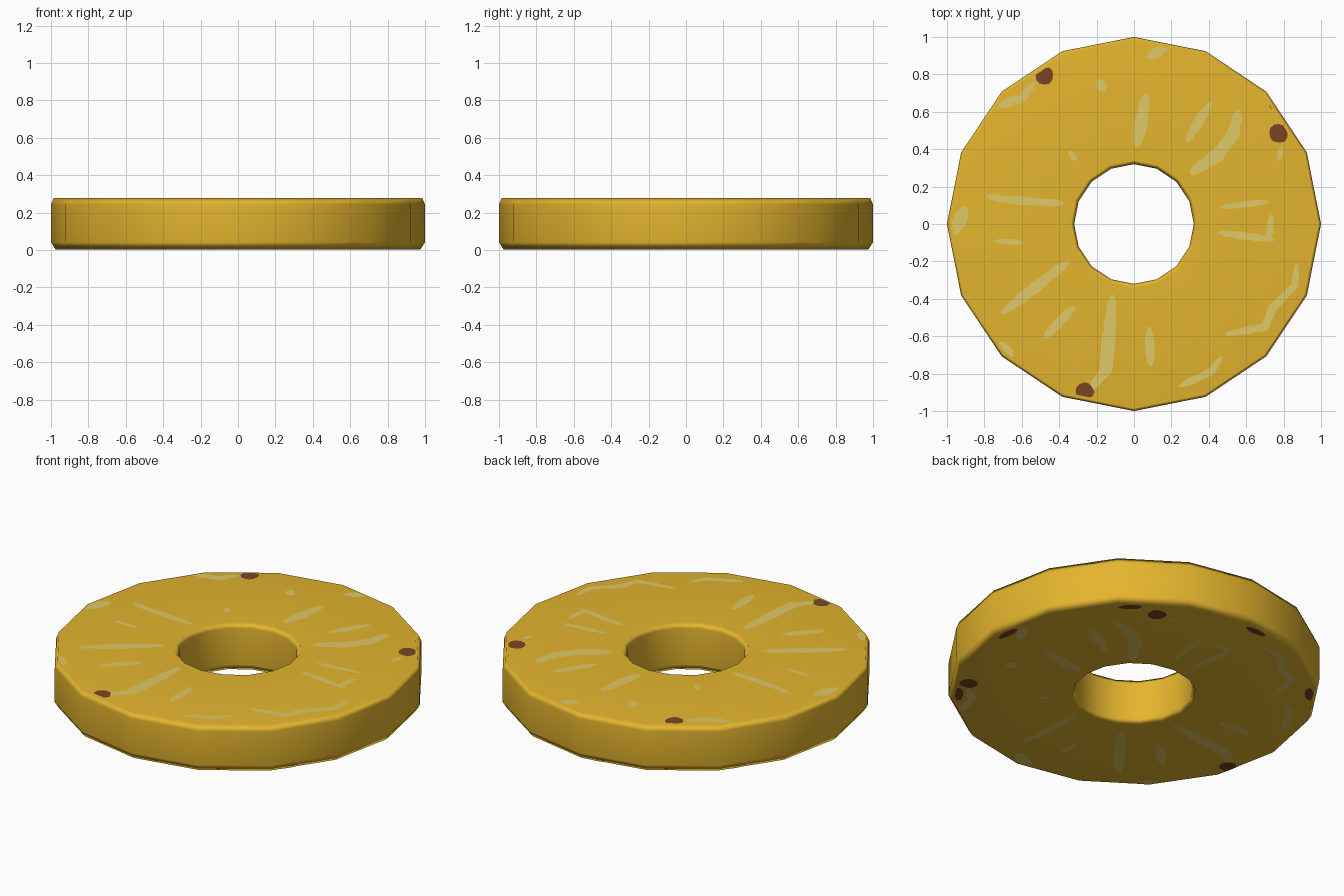
import bpy, bmesh, math, random
from mathutils import Vector

if "Cube" in bpy.data.objects:
    bpy.data.objects.remove(bpy.data.objects["Cube"])

random.seed(4)
SIDES, H, GAP = 16, 0.28, 0.002


def material(name, rgb):
    m = bpy.data.materials.new(name)
    m.diffuse_color = (*rgb, 1)
    m.use_nodes = True
    m.node_tree.nodes["Principled BSDF"].inputs["Base Color"].default_value = m.diffuse_color
    return m


gold = material("golden_flesh", (0.775, 0.46, 0.027))
pale = material("pale_fibre", (0.74, 0.585, 0.135))
brown = material("brown_eye", (0.195, 0.061, 0.017))


def to_object(bm, name, mat):
    me = bpy.data.meshes.new(name)
    bm.to_mesh(me)
    bm.free()
    me.materials.append(mat)
    ob = bpy.data.objects.new(name, me)
    bpy.context.collection.objects.link(ob)
    return ob


# Ring body: a bevelled cross-section swept round 16 sides
profile = [(0.975, GAP), (1, 0.042), (1, 0.243), (0.985, H - GAP),
           (0.34, H - GAP), (0.32, 0.25), (0.32, 0.035), (0.335, GAP)]
bm = bmesh.new()
rings = []
for i in range(SIDES):
    a = math.tau * i / SIDES
    rings.append([bm.verts.new((r * math.cos(a), r * math.sin(a), z)) for r, z in profile])
for i in range(SIDES):
    p, q = rings[i], rings[(i + 1) % SIDES]
    for j in range(len(profile)):
        k = (j + 1) % len(profile)
        bm.faces.new((p[j], q[j], q[k], p[k]))
bmesh.ops.recalc_face_normals(bm, faces=bm.faces)
for f in bm.faces:
    f.smooth = True
body = to_object(bm, "fruit_ring", gold)
body.modifiers.new("even_shading", 'WEIGHTED_NORMAL')


def clamp(p):
    """Keep a point inside the flat 16-sided face."""
    a = math.atan2(p.y, p.x)
    step = math.tau / SIDES
    limit = 0.974 * math.cos(step / 2) / math.cos(a % step - step / 2)
    return p * min(1, limit / max(p.length, 1e-6))


def stroke(pts, width):
    """Left and right edges of a blunt, slightly wobbly brush stroke."""
    pts = [Vector(p) for p in pts]
    line = []
    for a, b in zip(pts, pts[1:]):
        n = max(4, int((b - a).length / 0.025))
        line += [a.lerp(b, t / n) for t in range(n)]
    line.append(pts[-1])
    left, right = [], []
    for i, p in enumerate(line):
        d = (line[min(i + 1, len(line) - 1)] - line[max(i - 1, 0)]).normalized()
        t = i / (len(line) - 1)
        w = width / 2 * (0.25 + 0.75 * math.sin(math.pi * t) ** 0.4 if 0 < t < 1 else 0.25)
        w *= random.uniform(0.88, 1.12)
        n = Vector((-d.y, d.x)) * w
        left.append(p + n)
        right.append(p - n)
    return left, right


def spot(x, y, rx, ry, turn=0):
    """Irregular rounded outline."""
    out = []
    for i in range(12):
        a = math.tau * i / 12
        k = random.uniform(0.92, 1.1)
        u, v = rx * k * math.cos(a), ry * k * math.sin(a)
        out.append(Vector((x + u * math.cos(turn) - v * math.sin(turn),
                           y + u * math.sin(turn) + v * math.cos(turn))))
    return out


# Pale fibre strokes: (width, path)
paths = [
    (.065, [(.065, .70), (.015, .41)]),
    (.05, [(.41, .65), (.28, .44)]),
    (.07, [(.56, .61), (.53, .48), (.45, .37), (.30, .27)]),
    (.055, [(.07, .89), (.18, .95)]),
    (.06, [(-.19, .77), (-.16, .71)]),
    (.05, [(-.75, .63), (-.60, .67), (-.53, .76)]),
    (.045, [(-.79, .15), (-.68, .13), (-.38, .11)]),
    (.07, [(-.97, -.06), (-.90, .09)]),
    (.03, [(-.74, -.09), (-.59, -.10)]),
    (.06, [(-.71, -.48), (-.35, -.20)]),
    (.05, [(-.48, -.61), (-.32, -.44)]),
    (.05, [(-.72, -.63), (-.65, -.71)]),
    (.07, [(-.115, -.38), (-.15, -.78), (-.23, -.88)]),
    (.048, [(.08, -.55), (.09, -.76)]),
    (.038, [(.45, -.045), (.75, -.085)]),
    (.035, [(.735, .05), (.72, -.09)]),
    (.032, [(.46, .09), (.72, .12)]),
    (.045, [(.87, -.21), (.86, -.33), (.74, -.45), (.70, -.55), (.49, -.59)]),
    (.04, [(.24, -.87), (.41, -.79), (.47, -.71)]),
    (.03, [(.77, .34), (.79, .41)]),
    (.03, [(-.35, .39), (-.31, .34)]),
]
strokes = [stroke(p, w) for w, p in paths]

# Brown spots shared by both faces, and rim marks on the underside only
eyes = [spot(x, y, .05, .05) for x, y in ((-.48, .795), (.775, .485), (-.265, -.90))]
speck = spot(.737, .63, .012, .02, .5)
rim_marks = [spot(.94 * math.cos(a), .94 * math.sin(a), .023, .065, a)
             for a in map(math.radians, (49, 94, 4, 140, -40))]


def place(p, top, lift):
    """Underside carries the pattern mirrored on the diagonal, a little smaller."""
    if top:
        p = clamp(p)
        return (p.x, p.y, H - GAP + lift)
    p = clamp(Vector((p.y * .97 - .015, p.x * .97 - .015)))
    return (p.x, p.y, GAP - lift)


def face(bm, pts):
    return bm.faces.new([bm.verts.new(p) for p in pts])


for top, side in ((True, "top"), (False, "bottom")):
    # Fibre plates
    bm = bmesh.new()
    for left, right in strokes:
        for i in range(len(left) - 1):
            face(bm, [place(p, top, GAP * 0.6)
                      for p in (left[i], right[i], right[i + 1], left[i + 1])])
    # Eye plates
    bm2 = bmesh.new()
    for s in eyes + ([speck] if top else []):
        face(bm2, [place(p, top, GAP) for p in s])
    if not top:
        for s in rim_marks:
            face(bm2, [(*clamp(p), 0) for p in s])
    for b, name, mat in ((bm, "fibres", pale), (bm2, "eyes", brown)):
        b.normal_update()
        for f in b.faces:
            if (f.normal.z > 0) != top:
                f.normal_flip()
        to_object(b, f"{side}_{name}", mat)
